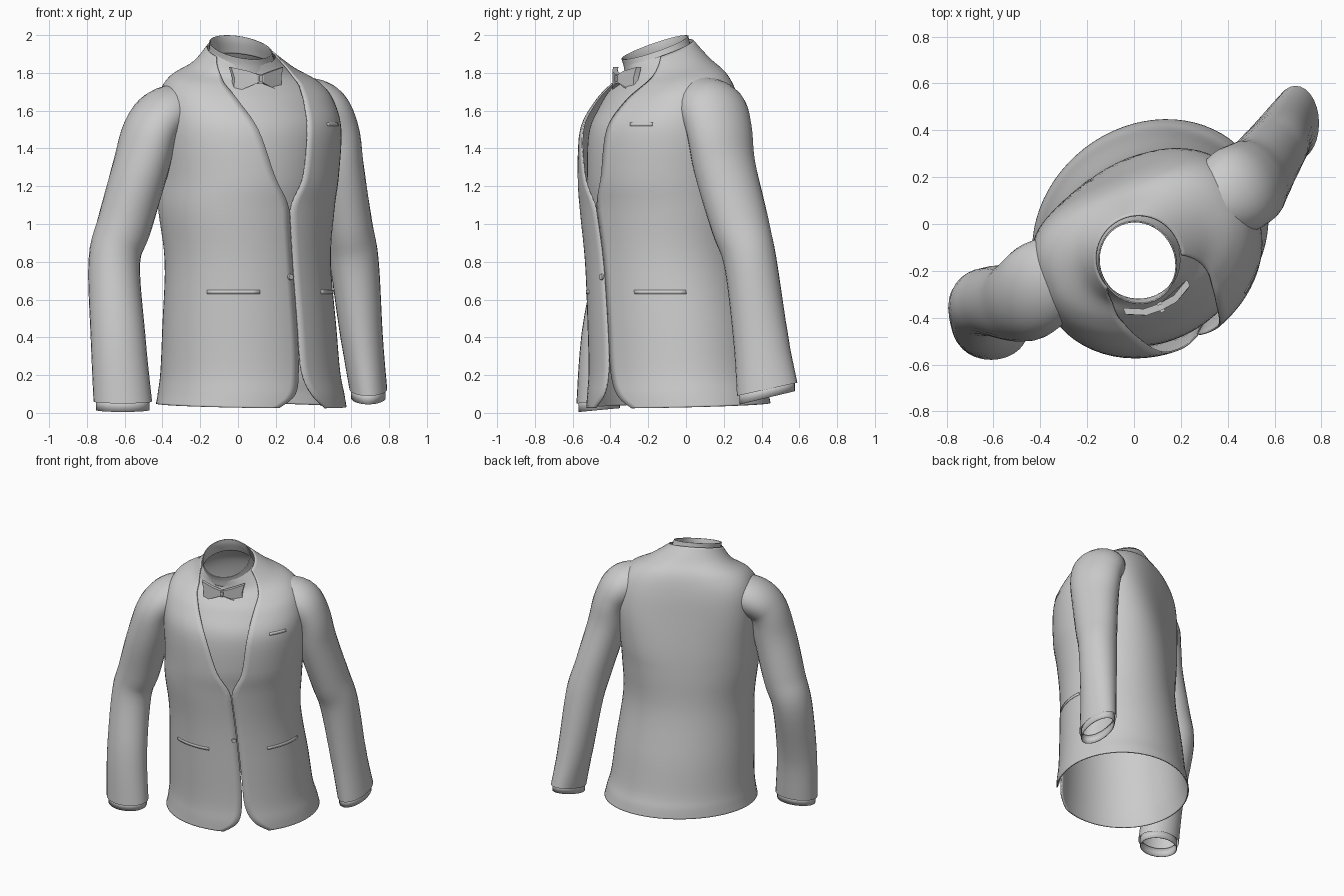
import bpy, bmesh, math
from mathutils import Vector, Matrix

cube = bpy.data.objects.get("Cube")
if cube:
    bpy.data.objects.remove(cube, do_unlink=True)

cloth = bpy.data.materials.new("light grey cloth")
cloth.use_nodes = True
GREY = (0.6, 0.6, 0.6, 1)
cloth.diffuse_color = GREY
cloth.node_tree.nodes["Principled BSDF"].inputs["Base Color"].default_value = GREY


def finish(name, bm, thickness=0.0, angle=40):
    """Turn a bmesh into a smooth shaded object, optionally with cloth thickness."""
    mesh = bpy.data.meshes.new(name)
    bm.to_mesh(mesh)
    bm.free()
    mesh.materials.append(cloth)
    obj = bpy.data.objects.new(name, mesh)
    bpy.context.collection.objects.link(obj)
    bpy.ops.object.select_all(action="DESELECT")
    obj.select_set(True)
    bpy.context.view_layer.objects.active = obj
    bpy.ops.object.shade_smooth_by_angle(angle=math.radians(angle))
    if thickness:
        solid = obj.modifiers.new("thickness", "SOLIDIFY")
        solid.thickness = thickness
        solid.offset = -1
    return obj


def smooth_rows(rows, steps=5):
    """Catmull-Rom interpolation between rows of section values."""
    out = []
    for i in range(len(rows) - 1):
        quad = (rows[max(i - 1, 0)], rows[i], rows[i + 1], rows[min(i + 2, len(rows) - 1)])
        for s in range(steps):
            t = s / steps
            out.append([b + 0.5 * t * (c - a + t * (2 * a - 5 * b + 4 * c - d + t * (3 * (b - c) + d - a)))
                        for a, b, c, d in zip(*quad)])
    return out + [list(rows[-1])]


def grid(name, points, closed=False, thickness=0.0):
    """Skin a list of point rows with quads."""
    bm = bmesh.new()
    verts = [[bm.verts.new(p) for p in row] for row in points]
    n = len(verts[0])
    for low, high in zip(verts, verts[1:]):
        for j in range(n if closed else n - 1):
            k = (j + 1) % n
            bm.faces.new((low[j], low[k], high[k], high[j]))
    return finish(name, bm, thickness)


def section(row, phi, grow=0.0):
    """Point on a body section; phi runs from the front towards the wearer's left."""
    z, cx, cy, a, b, turn, tilt, square = row[:8]
    t = math.radians(turn)
    side = Vector((math.cos(t), math.sin(t), 0))
    front = Vector((math.sin(t), -math.cos(t), 0))
    s, c = math.sin(phi), math.cos(phi)
    if c < 0:  # the back is flatter than the front
        s = math.copysign(abs(s) ** (2 / square), s)
        c = -abs(c) ** (2 / square)
    ahead = (b + grow) * c
    return Vector((cx, cy, z + tilt * ahead)) + side * (a + grow) * s + front * ahead


def spread(start, end, n):
    return [start + (end - start) * i / (n - 1) for i in range(n)]


# Sections: height, centre x, centre y, half width, half depth, turn, tilt, back squareness, gap
BODY = smooth_rows([
    (.04, .07, -.04, .53, .46, 38, -.035, 2, .3),
    (.11, .07, -.045, .515, .455, 38, -.03, 2, .11),
    (.22, .065, -.055, .495, .44, 37, 0, 2, .02),
    (.45, .06, -.075, .48, .425, 37, 0, 2, .005),
    (.8, .055, -.115, .455, .4, 36, 0, 2.1, .005),
    (1.07, .055, -.135, .475, .405, 33, 0, 2.4, .005),
    (1.25, .07, -.145, .48, .41, 30, 0, 2.8, .18),
    (1.5, .075, -.15, .49, .39, 26, 0, 3.2, .3),
    (1.66, .055, -.125, .47, .335, 24, -.05, 3, .41),
    (1.76, .04, -.11, .41, .28, 24, -.15, 2.5, .54),
    (1.83, .035, -.115, .285, .225, 24, -.25, 2.1, .82),
    (1.91, .02, -.15, .185, .19, 24, -.36, 2, 1.25),
])


def row_at(z):
    for low, high in zip(BODY, BODY[1:]):
        if low[0] <= z <= high[0]:
            t = (z - low[0]) / (high[0] - low[0])
            return [p + (q - p) * t for p, q in zip(low, high)]


# Jacket shell, open along the front gap
jacket = []
for row in BODY:
    gap = max(row[-1], .005)
    jacket.append([section(row, phi) for phi in spread(gap, math.tau - gap, 65)])
grid("jacket_body", jacket, thickness=0.008)

# Shirt front set back inside the neck opening
shirt = []
for row in BODY:
    if row[0] > 0.95:
        inset = -.05 if row[0] < 1.6 else -.05 + .04 * (row[0] - 1.6) / .31
        shirt.append([section(row, phi, inset) for phi in spread(-1.4, 1.4, 31)])
grid("shirt_front", shirt)

# Standing shirt collar, high at the back
collar = smooth_rows([
    (1.85, .02, -.14, .185, .185, 24, -.3, 2),
    (1.9, .018, -.155, .17, .178, 24, -.35, 2),
    (1.935, .015, -.165, .165, .18, 24, -.36, 2)])
grid("shirt_collar", [[section(r, math.tau * i / 40) for i in range(40)] for r in collar],
     closed=True, thickness=0.006)


# Sleeves: centre x, y, z, half width, half depth, from cuff to inside the shoulder
def sleeve(side, rows, lean):
    dense = smooth_rows(rows)
    centres = [Vector(r[:3]) for r in dense]

    def ring(i, scale=1.0, drop=0.0):
        # The upper arm turns with the shoulders
        turn = math.radians(28) * min(1, max(0, (centres[i].z - .8) / .6))
        along = (centres[min(i + 1, len(centres) - 1)] - centres[max(i - 1, 0)]).normalized()
        across = Vector((-math.sin(turn), math.cos(turn), 0)).cross(along).normalized()
        if i < 5:
            along, across = Vector((0, 0, 1)), Vector((1, 0, 0))
        depth = along.cross(across)
        slope = lean * max(0, 1 - i / 6)
        rx, ry = dense[i][3] * scale, dense[i][4] * scale
        return [centres[i] + across * rx * math.cos(t) + depth * ry * math.sin(t)
                + Vector((0, 0, slope * math.sin(t) - drop)) for t in spread(0, math.tau, 29)[:-1]]

    grid(side + "_sleeve", [ring(i) for i in range(len(dense))], closed=True)
    # Shirt cuff peeping out below the sleeve
    grid(side + "_shirt_cuff", [ring(0, .92, .045), ring(0, .92, -.02)], closed=True, thickness=0.006)


sleeve("right", [
    (-.61, -.46, .06, .155, .12),
    (-.635, -.43, .4, .145, .125),
    (-.655, -.345, .8, .137, .14),
    (-.6, -.33, 1.0, .145, .15),
    (-.515, -.335, 1.3, .145, .17),
    (-.46, -.315, 1.5, .135, .185),
    (-.37, -.24, 1.595, .135, .185),
    (-.21, -.14, 1.64, .11, .13)], .01)
sleeve("left", [
    (.69, .43, .125, .1, .16),
    (.655, .395, .4, .112, .145),
    (.615, .34, .8, .13, .14),
    (.58, .285, 1.0, .13, .155),
    (.525, .205, 1.3, .135, .17),
    (.495, .175, 1.5, .13, .185),
    (.42, .135, 1.62, .14, .185),
    (.27, .06, 1.67, .115, .13)], .035)


# Pocket welts lying almost flush on the jacket
def welt(name, phi_a, phi_b, z_low, z_high):
    rows = [[section(row_at(z), phi, .003) for phi in spread(phi_a, phi_b, 9)]
            for z in (z_low, z_high)]
    grid(name, rows, thickness=0.006)


welt("left_hip_pocket", .45, 1.1, .63, .65)
welt("right_hip_pocket", -1.1, -.45, .63, .65)
welt("chest_pocket", .65, .95, 1.52, 1.54)

# Front button
bm = bmesh.new()
aim = section(row_at(.72), 0, 1) - section(row_at(.72), 0)
place = Matrix.Translation(section(row_at(.72), -.05, .002)) @ aim.to_track_quat("Z", "Y").to_matrix().to_4x4()
bmesh.ops.create_cone(bm, cap_ends=True, segments=16, radius1=.018, radius2=.015, depth=.014, matrix=place)
finish("front_button", bm)

# Bow tie: two flared wings bent back around the collar, and a knot
turn = Matrix.Translation((.115, -.355, 1.77)) @ Matrix.Rotation(math.radians(24), 4, "Z")
for side, s in (("left", 1), ("right", -1)):
    bm = bmesh.new()
    outline = [(.01, 0, .02), (.07, .005, .04), (.15, .045, .06),
               (.135, .035, 0), (.14, .04, -.075), (.07, .005, -.045), (.01, 0, -.02)]
    front = [bm.verts.new(turn @ Vector((s * x, y - .012, z))) for x, y, z in outline]
    back = [bm.verts.new(turn @ Vector((s * x, y + .018, z))) for x, y, z in outline]
    bm.faces.new(front)
    bm.faces.new(back[::-1])
    for i in range(len(outline)):
        j = (i + 1) % len(outline)
        bm.faces.new((front[j], front[i], back[i], back[j]))
    bmesh.ops.recalc_face_normals(bm, faces=bm.faces)
    finish(side + "_bow_wing", bm)
bm = bmesh.new()
bmesh.ops.create_cube(bm, size=1, matrix=turn @ Matrix.Diagonal((.04, .045, .05, 1)))
bmesh.ops.bevel(bm, geom=bm.edges[:], offset=.01, segments=2, affect="EDGES")
finish("bow_knot", bm)
